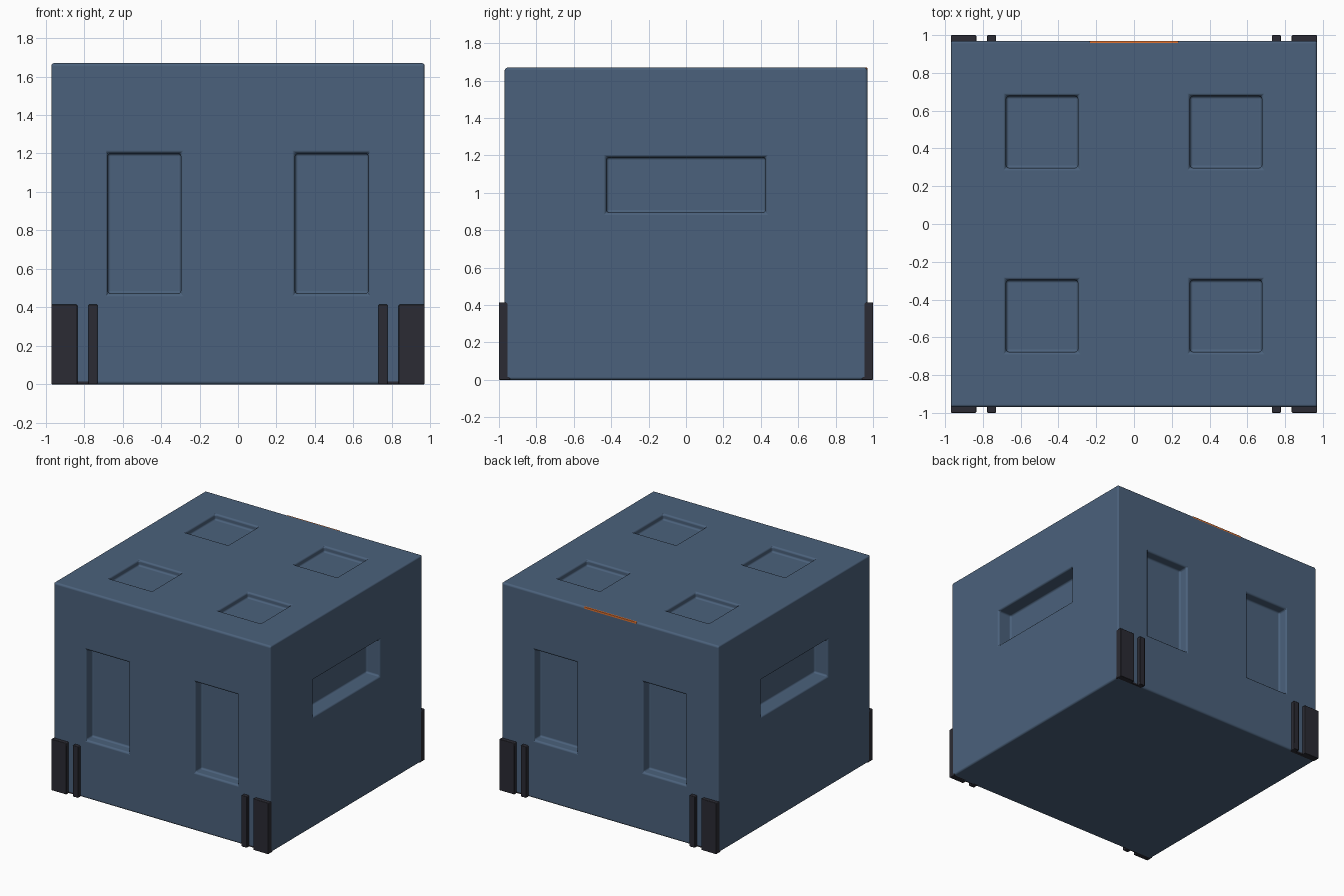
import bpy
import bmesh
from mathutils import Matrix, Vector

if "Cube" in bpy.data.objects:
    bpy.data.objects.remove(bpy.data.objects["Cube"])


def material(name, rgb):
    m = bpy.data.materials.new(name)
    m.diffuse_color = (*rgb, 1)
    m.use_nodes = True
    m.node_tree.nodes["Principled BSDF"].inputs["Base Color"].default_value = m.diffuse_color
    return m


BLUE = material("slate_blue", (0.07, 0.12, 0.20))
DARK = material("charcoal", (0.024, 0.024, 0.033))
ORANGE = material("orange", (0.75, 0.17, 0.03))


def boxes(name, extents, mat):
    """One object made of boxes given as (low corner, high corner)."""
    bm = bmesh.new()
    for lo, hi in extents:
        lo, hi = Vector(lo), Vector(hi)
        size = Matrix.Diagonal((*(hi - lo), 1))
        bmesh.ops.create_cube(bm, size=1, matrix=Matrix.Translation((lo + hi) / 2) @ size)
    mesh = bpy.data.meshes.new(name)
    bm.to_mesh(mesh)
    bm.free()
    mesh.materials.append(mat)
    ob = bpy.data.objects.new(name, mesh)
    bpy.context.collection.objects.link(ob)
    return ob


def soften(ob, width, segments):
    """Rounded edges with flat faces kept flat."""
    for p in ob.data.polygons:
        p.use_smooth = True
    b = ob.modifiers.new("rounded_edges", 'BEVEL')
    b.width = width
    b.segments = segments
    b.limit_method = 'ANGLE'
    b.harden_normals = True


def span(sign, a, b):
    """Ordered range a..b on the chosen side of zero."""
    return sorted((sign * a, sign * b))


W, H = 0.97, 1.67

# Recess volumes: two per front/back, one per side, four on top
cuts = []
for s in (-1, 1):
    y0, y1 = span(s, W - 0.08, W + 0.1)
    for t in (-1, 1):
        x0, x1 = span(t, 0.297, 0.677)
        cuts.append(((x0, y0, 0.472), (x1, y1, 1.20)))
        v0, v1 = span(s, 0.297, 0.677)
        cuts.append(((x0, v0, H - 0.045), (x1, v1, H + 0.1)))
    x0, x1 = span(s, W - 0.12, W + 0.1)
    cuts.append(((x0, -0.425, 0.895), (x1, 0.425, 1.19)))
cutter = boxes("recess_cutter", cuts, BLUE)
cutter.hide_render = True
cutter.hide_viewport = True
cutter.display_type = 'WIRE'

# Main body
body = boxes("body", [((-W, -W, 0), (W, W, H))], BLUE)
cut = body.modifiers.new("recesses", 'BOOLEAN')
cut.object = cutter
cut.operation = 'DIFFERENCE'
cut.solver = 'EXACT'
soften(body, 0.015, 3)

# Corner guards: wide plate, narrow rib and a flush backing
for s, depth in ((-1, "front"), (1, "back")):
    for t, side in ((-1, "left"), (1, "right")):
        parts = []
        for a, b, outer in ((0.835, 0.97, 1.0), (0.73, 0.778, 1.0), (0.74, 0.95, W - 0.001)):
            x0, x1 = span(t, a, b)
            y0, y1 = span(s, 0.94, outer)
            parts.append(((x0, y0, 0), (x1, y1, 0.415)))
        guard = boxes(f"{depth}_{side}_corner_guard", parts, DARK)
        soften(guard, 0.006, 2)

# Accent panel flush with the top of the back wall
panel = boxes("back_accent_panel", [((-0.235, 0.94, 1.25), (0.235, W - 0.0005, H - 0.001))], ORANGE)
soften(panel, 0.003, 1)
